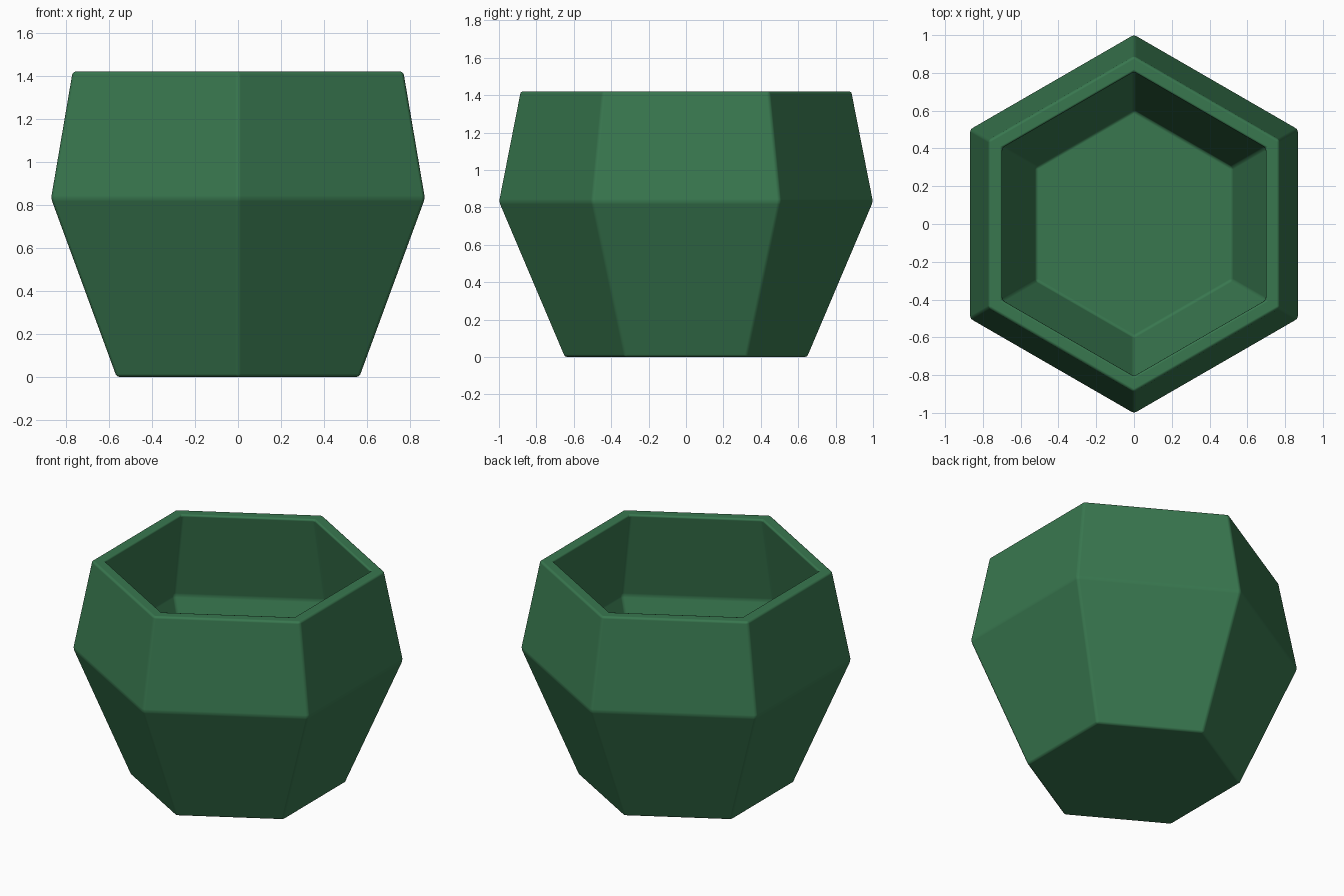
import bpy
import bmesh
from math import cos, sin, radians

SIDES = 6

if "Cube" in bpy.data.objects:
    bpy.data.objects.remove(bpy.data.objects["Cube"], do_unlink=True)

green = bpy.data.materials.new("Deep green")
green.use_nodes = True
colour = (0.040, 0.185, 0.078, 1)
green.diffuse_color = colour
bsdf = next(n for n in green.node_tree.nodes if n.type == "BSDF_PRINCIPLED")
bsdf.inputs["Base Color"].default_value = colour
bsdf.inputs["Roughness"].default_value = 0.7

# Pot profile (corner radius, height): up the outside, over the rim, down the inside
profile = [(0.652, 0), (1.004, 0.83), (0.888, 1.42),
           (0.803, 1.42), (0.916, 0.838), (0.60, 0.075)]


def ring(bm, radius, z):
    angles = [radians(90 + 360 * i / SIDES) for i in range(SIDES)]
    return [bm.verts.new((radius * cos(a), radius * sin(a), z)) for a in angles]


bm = bmesh.new()
rings = [ring(bm, r, z) for r, z in profile]
for low, high in zip(rings, rings[1:]):
    for i in range(SIDES):
        j = (i + 1) % SIDES
        bm.faces.new((low[i], low[j], high[j], high[i]))
bm.faces.new(list(reversed(rings[0])))   # underside
bm.faces.new(rings[-1])                  # inside floor
bmesh.ops.recalc_face_normals(bm, faces=bm.faces)

mesh = bpy.data.meshes.new("planter_pot")
bm.to_mesh(mesh)
bm.free()
mesh.materials.append(green)
for face in mesh.polygons:
    face.use_smooth = True
pot = bpy.data.objects.new("planter_pot", mesh)
bpy.context.collection.objects.link(pot)

# Small rounded edges with flat faces between them
bevel = pot.modifiers.new("Rounded edges", "BEVEL")
bevel.width = 0.014
bevel.segments = 3
bevel.limit_method = "ANGLE"
bevel.angle_limit = radians(15)
bevel.harden_normals = True
